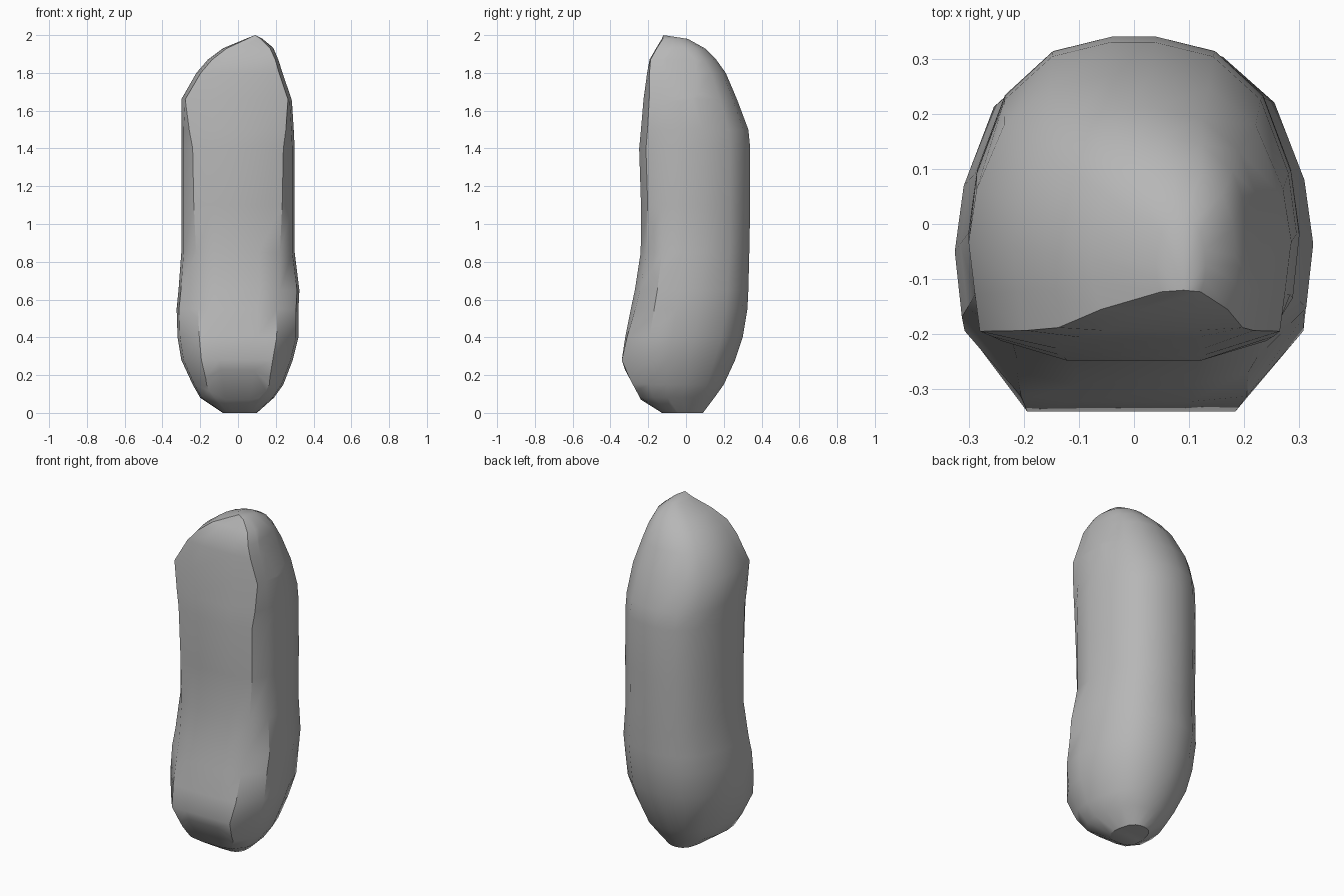
import bpy
import bmesh
import math

default_cube = bpy.data.objects.get("Cube")
if default_cube:
    bpy.data.objects.remove(default_cube, do_unlink=True)


def flat_material(name, colour):
    material = bpy.data.materials.new(name)
    material.use_nodes = True
    material.diffuse_color = colour
    material.node_tree.nodes["Principled BSDF"].inputs["Base Color"].default_value = colour
    return material


# Levels of the stone: height, left and right edge, front and back edge,
# half width of the flat front face as a share of the whole half width,
# and how far its corners lie behind its middle, as a share of the depth
LEVELS = [
    (0, -.08, .10, -.13, .09, .7, .05),
    (.08, -.20, .19, -.26, .15, .7, .05),
    (.15, -.24, .24, -.30, .20, .68, .03),
    (.28, -.30, .29, -.34, .26, .64, 0),
    (.40, -.32, .32, -.325, .30, .64, .02),
    (.55, -.325, .32, -.30, .325, .65, .05),
    (.65, -.315, .325, -.28, .33, .68, .06),
    (.85, -.30, .30, -.25, .335, .74, .07),
    (1.1, -.30, .30, -.25, .34, .78, .08),
    (1.4, -.30, .30, -.26, .34, .8, .08),
    (1.5, -.30, .295, -.25, .33, .86, .08),
    (1.66, -.30, .285, -.235, .27, .93, .08),
    (1.8, -.22, .24, -.21, .21, .9, .04),
    (1.87, -.16, .22, -.195, .16, .88, .02),
    (1.93, -.08, .19, -.16, .10, .85, .02),
    (1.98, .04, .13, -.13, .01, .8, .05),
]
SUMMIT = (.09, -.12, 2)

# Right half of the rounded sides and back, as shares of half width and depth
BACK = [(.96, .21), (1, .4), (.95, .59), (.78, .82), (.49, .955), (.13, 1)]


def cross_section(left, right, front, back, flat, bulge):
    """Outline of one level: slightly bulging flat front, rounded back."""
    half = [(flat * .5, bulge * .25), (flat, bulge)] + BACK
    outline = half + [(-x, y) for x, y in reversed(half)]
    middle, width = (left + right) / 2, (right - left) / 2
    return [(middle + x * width, front + y * (back - front)) for x, y in outline]


# Loft the levels into one closed body
bm = bmesh.new()
rings = []
for z, *edges in LEVELS:
    rings.append([bm.verts.new((x, y, z)) for x, y in cross_section(*edges)])
count = len(rings[0])
for lower, upper in zip(rings, rings[1:]):
    for i in range(count):
        j = (i + 1) % count
        bm.faces.new((lower[i], lower[j], upper[j], upper[i]))
bm.faces.new(rings[0][::-1])
tip = bm.verts.new(SUMMIT)
for i in range(count):
    bm.faces.new((rings[-1][i], rings[-1][(i + 1) % count], tip))


# Chip flat facets off the stone
def chip(point, normal):
    cut = bmesh.ops.bisect_plane(
        bm, geom=bm.verts[:] + bm.edges[:] + bm.faces[:],
        plane_co=point, plane_no=normal, clear_outer=True)
    rim = [e for e in cut["geom_cut"] if isinstance(e, bmesh.types.BMEdge)]
    if rim:
        bmesh.ops.holes_fill(bm, edges=rim)


chip((0, -.34, .26), (0, -.88, -.47))
for side in (-1, 1):
    chip((side * .2, -.3, .2), (side * .7, -.6, -.4))
chip((.238, -.15, 1.815), (.93, .1, .34))

bmesh.ops.dissolve_degenerate(bm, edges=bm.edges[:], dist=.002)
bmesh.ops.triangulate(bm, faces=[f for f in bm.faces if len(f.verts) > 4])
bmesh.ops.recalc_face_normals(bm, faces=bm.faces[:])
mesh = bpy.data.meshes.new("standing_stone")
bm.to_mesh(mesh)
bm.free()

stone = bpy.data.objects.new("standing_stone", mesh)
bpy.context.collection.objects.link(stone)
mesh.materials.append(flat_material("stone grey", (.47, .47, .47, 1)))

# Smooth the body while keeping the chipped edges crisp
bpy.ops.object.select_all(action='DESELECT')
stone.select_set(True)
bpy.context.view_layer.objects.active = stone
bpy.ops.object.shade_smooth_by_angle(angle=math.radians(35))
